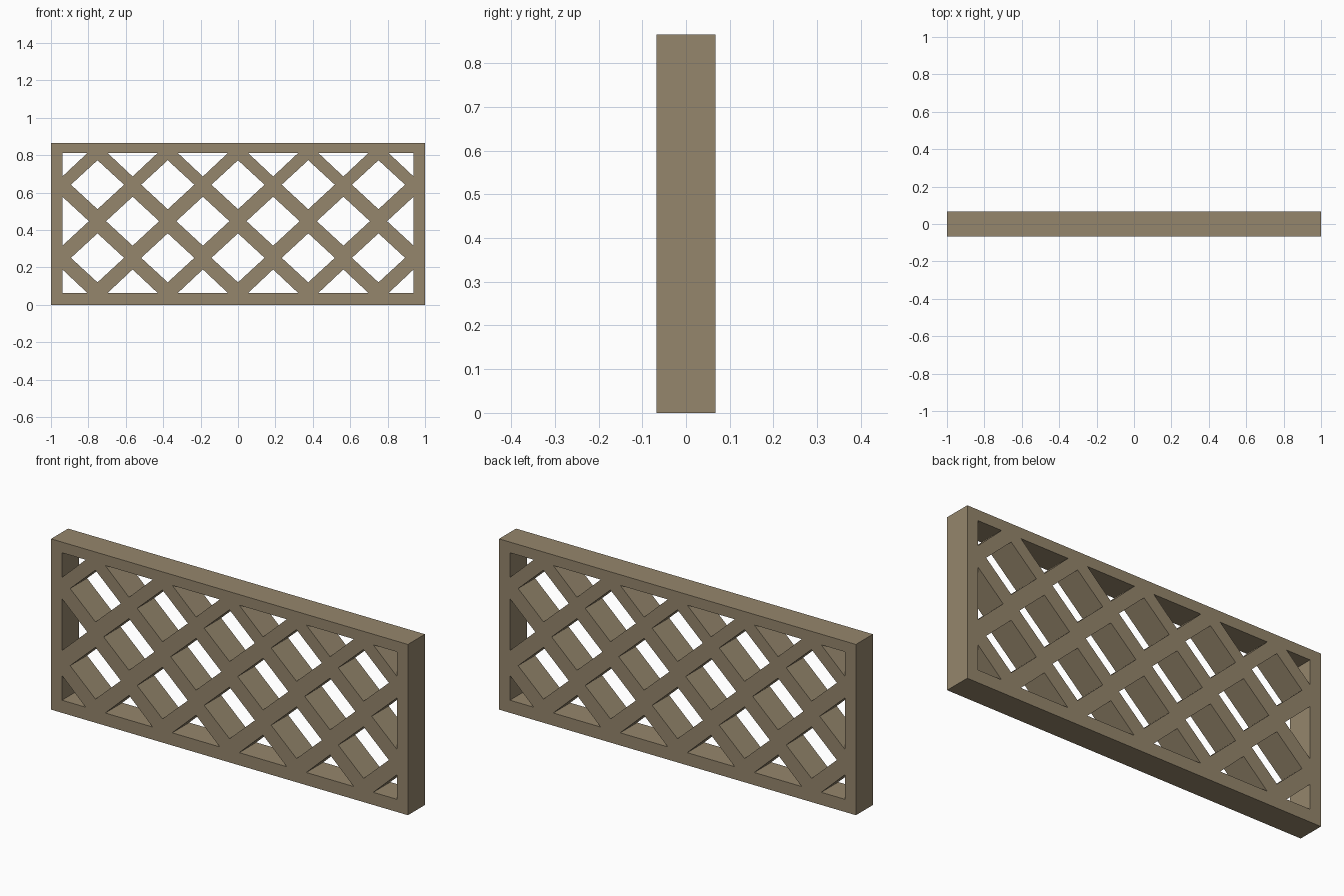
import bpy
import math

if "Cube" in bpy.data.objects:
    bpy.data.objects.remove(bpy.data.objects["Cube"])

HALF_W, TOP, HALF_D = 1.0, 0.865, 0.068     # outer size
IN_X, IN_B, IN_T = 0.939, 0.064, 0.811      # inner edge of the frame
PITCH = IN_X / 2.5                          # distance between holes
HW, HH = 0.142, 0.131                       # half size of a diamond hole
ROW_TOP, ROW_MID, ROW_LOW = 0.642, 0.447, 0.251
TRI_W, TRI_H = 0.133, 0.125                 # edge triangle holes

wood = bpy.data.materials.new("weathered wood")
wood.diffuse_color = (0.30, 0.238, 0.15, 1)
wood.use_nodes = True
wood.node_tree.nodes["Principled BSDF"].inputs["Base Color"].default_value = wood.diffuse_color

curve = bpy.data.curves.new("lattice_profile", 'CURVE')
curve.dimensions = '2D'
curve.fill_mode = 'BOTH'
curve.extrude = HALF_D


def outline(points):
    s = curve.splines.new('POLY')
    s.points.add(len(points) - 1)
    for p, (x, z) in zip(s.points, points):
        p.co = (x, z, 0, 1)
    s.use_cyclic_u = True


# outer edge of the frame
outline([(-HALF_W, 0), (HALF_W, 0), (HALF_W, TOP), (-HALF_W, TOP)])


def diamond(x, z):
    outline([(x - HW, z), (x, z - HH), (x + HW, z), (x, z + HH)])


# upper and lower rows of diamond holes
for i in range(-2, 3):
    diamond(i * PITCH, ROW_TOP)
    diamond(i * PITCH, ROW_LOW)

# middle row of diamonds, with triangles along the top and bottom rails
for i in range(4):
    x = (i - 1.5) * PITCH
    diamond(x, ROW_MID)
    outline([(x - TRI_W, IN_T), (x, IN_T - TRI_H), (x + TRI_W, IN_T)])
    outline([(x - TRI_W, IN_B), (x + TRI_W, IN_B), (x, IN_B + TRI_H)])

# half holes against the side posts
for s in (-1, 1):
    x = s * IN_X
    outline([(x, ROW_MID - HH), (x - s * HW, ROW_MID), (x, ROW_MID + HH)])
    outline([(x, IN_T), (x - s * TRI_W, IN_T), (x, IN_T - TRI_H)])
    outline([(x, IN_B), (x - s * TRI_W, IN_B), (x, IN_B + TRI_H)])

# turn the extruded profile into an upright mesh panel
helper = bpy.data.objects.new("profile_helper", curve)
bpy.context.collection.objects.link(helper)
bpy.context.view_layer.update()
deps = bpy.context.evaluated_depsgraph_get()
mesh = bpy.data.meshes.new_from_object(helper.evaluated_get(deps))
bpy.data.objects.remove(helper)
mesh.materials.clear()
mesh.materials.append(wood)
for p in mesh.polygons:
    p.use_smooth = False
    p.material_index = 0
panel = bpy.data.objects.new("lattice_panel", mesh)
panel.rotation_euler = (math.radians(90), 0, 0)
bpy.context.collection.objects.link(panel)
